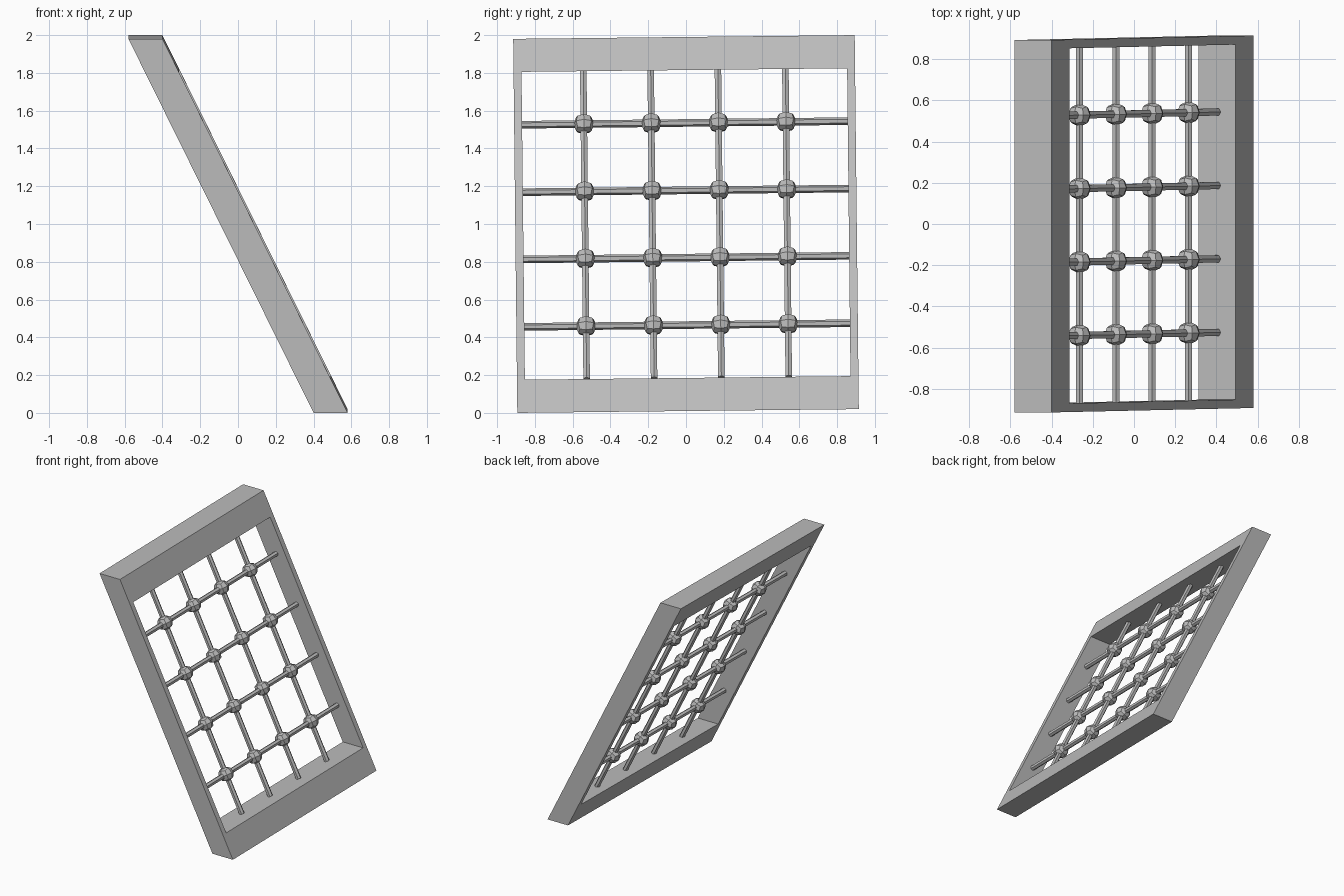
import bpy, bmesh, math
from mathutils import Matrix, Vector

cube = bpy.data.objects.get("Cube")
if cube:
    bpy.data.objects.remove(cube, do_unlink=True)

SLOPE = 0.495                     # lean of the panel, x per unit z
ROLL = 0.011                      # slight sideways tilt
HALF_H, HALF_W, HALF_T = 0.99, 0.904, 0.09
OPEN_H, OPEN_W = 0.815, 0.862
OFFSETS = (-0.535, -0.178, 0.178, 0.535)
PLACE = Matrix.Translation((0, 0, 1)) @ Matrix.Rotation(ROLL, 4, 'X')


def material(name, value):
    m = bpy.data.materials.new(name)
    m.use_nodes = True
    col = (value, value, value, 1)
    m.diffuse_color = col
    m.node_tree.nodes["Principled BSDF"].inputs["Base Color"].default_value = col
    return m


grey = material("steel grey", 0.5)


def finish(name, bm):
    bmesh.ops.recalc_face_normals(bm, faces=bm.faces)
    me = bpy.data.meshes.new(name)
    bm.to_mesh(me)
    bm.free()
    me.materials.append(grey)
    ob = bpy.data.objects.new(name, me)
    ob.matrix_world = PLACE
    bpy.context.collection.objects.link(ob)
    return ob


def on_panel(y, z):
    return Vector((-SLOPE * z, y, z))


# Leaning frame: a rectangular ring extruded along x, then sheared
bm = bmesh.new()
rings = []
for x in (-HALF_T, HALF_T):
    for w, h in ((HALF_W, HALF_H), (OPEN_W, OPEN_H)):
        rings.append([bm.verts.new(on_panel(sy * w, sz * h) + Vector((x, 0, 0)))
                      for sy, sz in ((-1, -1), (1, -1), (1, 1), (-1, 1))])
back_out, back_in, front_out, front_in = rings
for a, b in ((back_out, back_in), (back_in, front_in),
             (front_in, front_out), (front_out, back_out)):
    for i in range(4):
        j = (i + 1) % 4
        bm.faces.new((a[i], a[j], b[j], b[i]))
finish("frame", bm)


def bar(name, start, end):
    bm = bmesh.new()
    axis = end - start
    turn = axis.to_track_quat('Z', 'Y').to_matrix().to_4x4()
    bmesh.ops.create_cone(bm, cap_ends=True, segments=6, radius1=0.02,
                          radius2=0.02, depth=axis.length,
                          matrix=Matrix.Translation((start + end) / 2) @ turn)
    finish(name, bm)


# Crossing bars
for i, o in enumerate(OFFSETS, 1):
    bar(f"upright_bar_{i}", on_panel(o, -OPEN_H), on_panel(o, OPEN_H))
    bar(f"cross_bar_{i}", on_panel(-OPEN_W, o), on_panel(OPEN_W, o))

# Faceted knots at the crossings: rounded cubes turned with the panel
lean = Matrix.Rotation(-math.atan(SLOPE), 4, 'Y')
for i, z in enumerate(OFFSETS, 1):
    for j, y in enumerate(OFFSETS, 1):
        bm = bmesh.new()
        bmesh.ops.create_cube(bm, size=1)
        bmesh.ops.subdivide_edges(bm, edges=bm.edges[:], cuts=1, use_grid_fill=True)
        for v in bm.verts:
            v.co = v.co.normalized() * 0.057
        bm.transform(Matrix.Translation(on_panel(y, z)) @ lean)
        finish(f"knot_{i}_{j}", bm)
